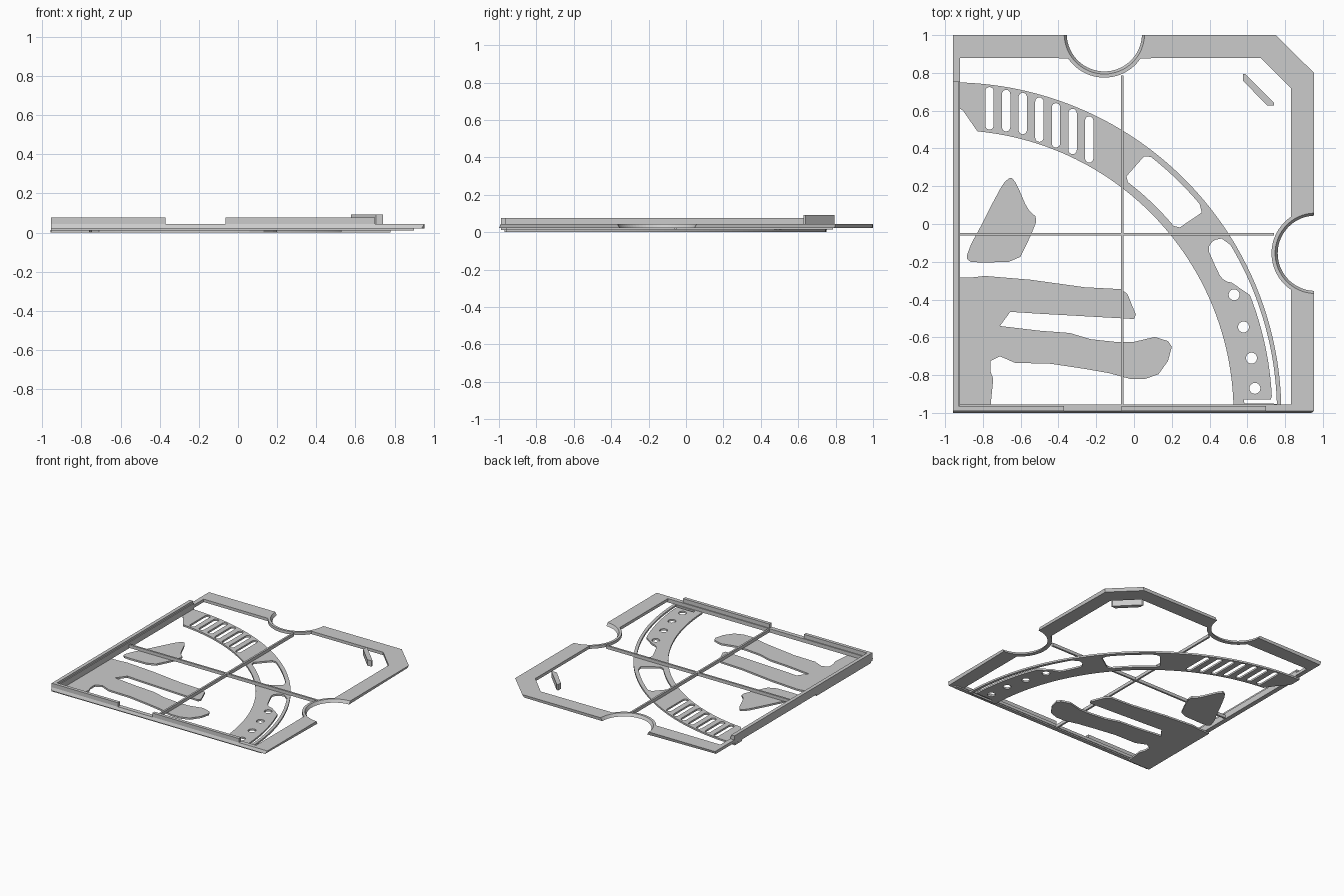
import bpy
import bmesh
from math import sin, cos, radians, hypot

default_cube = bpy.data.objects.get("Cube")
if default_cube:
    bpy.data.objects.remove(default_cube, do_unlink=True)

grey = bpy.data.materials.new("plain_grey")
grey.use_nodes = True
grey.diffuse_color = (0.6, 0.6, 0.6, 1)
grey.node_tree.nodes["Principled BSDF"].inputs["Base Color"].default_value = grey.diffuse_color


def arc(center, radius, start, end, steps=24):
    """Points along a circular arc, angles in degrees."""
    angles = [radians(start + (end - start) * i / steps) for i in range(steps + 1)]
    return [(center[0] + radius * cos(a), center[1] + radius * sin(a)) for a in angles]


def circle(center, radius):
    return arc(center, radius, 0, 345, 23)


def rectangle(x0, x1, y0, y1):
    return [(x0, y0), (x1, y0), (x1, y1), (x0, y1)]


def slot(x, bottom, top, radius):
    """Upright slot with round ends."""
    return (arc((x, top - radius), radius, 0, 180, 8)
            + arc((x, bottom + radius), radius, 180, 360, 8))


def rounded(points, passes=2):
    """Soften a closed outline by repeated corner cutting."""
    for _ in range(passes):
        softened = []
        for i, (x0, y0) in enumerate(points):
            x1, y1 = points[(i + 1) % len(points)]
            softened.append((x0 * 0.8 + x1 * 0.2, y0 * 0.8 + y1 * 0.2))
            softened.append((x0 * 0.2 + x1 * 0.8, y0 * 0.2 + y1 * 0.8))
        points = softened
    return points


def plate(name, loops, bottom, top):
    """Flat plate from an outline followed by its holes."""
    curve = bpy.data.curves.new(name + "_profile", "CURVE")
    curve.dimensions = "2D"
    curve.fill_mode = "BOTH"
    curve.extrude = (top - bottom) / 2
    for loop in loops:
        spline = curve.splines.new("POLY")
        spline.points.add(len(loop) - 1)
        for point, (x, y) in zip(spline.points, loop):
            point.co = (x, y, 0, 1)
        spline.use_cyclic_u = True
    helper = bpy.data.objects.new(name + "_helper", curve)
    bpy.context.collection.objects.link(helper)
    evaluated = helper.evaluated_get(bpy.context.evaluated_depsgraph_get())
    mesh = bpy.data.meshes.new_from_object(evaluated)
    bpy.data.objects.remove(helper, do_unlink=True)
    bm = bmesh.new()
    bm.from_mesh(mesh)
    bmesh.ops.remove_doubles(bm, verts=bm.verts, dist=0.0002)
    bmesh.ops.translate(bm, verts=bm.verts, vec=(0, 0, (top + bottom) / 2))
    bmesh.ops.recalc_face_normals(bm, faces=bm.faces)
    for face in bm.faces:
        face.smooth = False
    bm.to_mesh(mesh)
    bm.free()
    mesh.materials.clear()
    mesh.materials.append(grey)
    obj = bpy.data.objects.new(name, mesh)
    bpy.context.collection.objects.link(obj)
    return obj


# Main frame with a cut corner and two round notches
LEFT, RIGHT, SLAB_BOTTOM, SLAB_TOP = -0.957, 0.953, 0.022, 0.045
side_notch, back_notch = (0.96, -0.155), (-0.157, 1.007)
outer = ([(LEFT, -1), (RIGHT, -1)] + arc(side_notch, 0.213, 268, 92, 32)
         + [(RIGHT, 0.8), (0.75, 1)] + arc(back_notch, 0.213, 358, 182, 32) + [(LEFT, 1)])
inner = ([(-0.92, -0.955), (0.83, -0.955)] + arc(side_notch, 0.232, 236, 124)
         + [(0.83, 0.72), (0.67, 0.88)] + arc(back_notch, 0.232, 326, 214) + [(-0.92, 0.88)])
frame = plate("frame", [outer, inner], SLAB_BOTTOM, SLAB_TOP)

# Sloped outer edges of the frame
for vert in frame.data.vertices:
    co = vert.co
    if co.z > 0.03:
        if co.y < -0.99:
            co.y = -0.99
        continue
    in_notch = False
    for cx, cy in (side_notch, back_notch):
        if hypot(co.x - cx, co.y - cy) < 0.22:
            in_notch = True
            co.x = cx + (co.x - cx) * 0.935
            co.y = cy + (co.y - cy) * 0.935
    if not in_notch and co.x + co.y > 1.7:
        co.x -= 0.012
        co.y -= 0.006
    elif not in_notch and co.x > 0.95:
        co.x -= 0.013
    elif not in_notch and co.y > 0.99:
        co.y -= 0.013

# Raised walls and lower rails
for name, x0, x1, y0, y1, z0, z1 in [
        ("left_wall", LEFT, -0.928, -0.99, 0.755, SLAB_TOP, 0.077),
        ("left_wall_step", LEFT, -0.92, -0.99, 0.755, SLAB_TOP, 0.06),
        ("front_wall_left", LEFT, -0.37, -0.99, -0.963, SLAB_TOP, 0.077),
        ("front_wall_right", -0.065, 0.7, -0.99, -0.963, SLAB_TOP, 0.077),
        ("left_lower_rail", LEFT, -0.92, -0.99, 0.755, 0.012, SLAB_BOTTOM),
        ("front_lower_rail", LEFT, 0.9, -0.99, -0.96, 0.012, SLAB_BOTTOM)]:
    plate(name, [rectangle(x0, x1, y0, y1)], z0, z1)

# Thin crossing bars
plate("long_cross_bar", [rectangle(-0.07, -0.055, -0.96, 0.785)], 0.015, 0.04)
plate("side_cross_bar", [rectangle(-0.92, 0.74, -0.062, -0.047)], 0.015, 0.04)

# Curved band with slots, a window, a long gap and round holes
PLATE_TOP = 0.014
hub = (-0.97, -1)
band = (arc(hub, 1.75, 1.3, 89.6, 64) + [(LEFT, 0.66), (-0.92, 0.61), (-0.905, 0.6)]
        + arc(hub, 1.497, 84.6, 1.5, 64))
slot_tops = [0.725, 0.71, 0.695, 0.67, 0.64, 0.61, 0.57]
slot_bottoms = [0.5, 0.49, 0.475, 0.435, 0.405, 0.37, 0.325]
slots = [slot(-0.765 + 0.088 * i, low, high, 0.022)
         for i, (low, high) in enumerate(zip(slot_bottoms, slot_tops))]
window = (arc(hub, 1.72, 40, 52, 16) + arc(hub, 1.7, 53, 53, 1)[:1]
          + arc(hub, 1.56, 53.4, 53.4, 1)[:1] + arc(hub, 1.54, 52.5, 40, 16)
          + arc(hub, 1.56, 39, 39, 1)[:1] + arc(hub, 1.7, 38.6, 38.6, 1)[:1])
gap = (rounded([(0.585, -0.31), (0.5, -0.31), (0.46, -0.285), (0.42, -0.2), (0.39, -0.13),
                (0.42, -0.085), (0.475, -0.075)], 1)[1:-2]
       + arc(hub, 1.727, 31, 1.6, 32) + [(0.585, -0.95), (0.58, -0.928), (0.725, -0.928)]
       + arc(hub, 1.702, 3, 21.5, 24))
holes = [circle(c, 0.029) for c in
         [(0.53, -0.375), (0.58, -0.545), (0.622, -0.71), (0.64, -0.87)]]
plate("curved_band", [band, window, gap] + slots + holes, 0, PLATE_TOP)

# Small rounded wedge plate
wedge = [(-0.65, 0.25), (-0.69, 0.22), (-0.76, 0.09), (-0.82, -0.03), (-0.86, -0.1),
         (-0.89, -0.18), (-0.86, -0.205), (-0.615, -0.2), (-0.55, -0.07),
         (-0.51, 0.03), (-0.565, 0.08), (-0.62, 0.21)]
plate("wedge_plate", [rounded(wedge, 1)], 0, PLATE_TOP)

# Corner plate with two long fingers
fingers = [(-0.79, -0.275), (-0.55, -0.295), (-0.26, -0.335), (-0.07, -0.345), (-0.035, -0.37),
           (0.01, -0.48), (0, -0.503), (-0.5, -0.475), (-0.655, -0.465), (-0.71, -0.54),
           (-0.5, -0.565), (-0.34, -0.577), (-0.23, -0.61), (-0.1, -0.624), (0, -0.624),
           (0.11, -0.598), (0.18, -0.62), (0.2, -0.65), (0.18, -0.725), (0.13, -0.795),
           (0.06, -0.82), (-0.02, -0.82), (-0.13, -0.79), (-0.26, -0.767), (-0.44, -0.74),
           (-0.63, -0.735), (-0.71, -0.7), (-0.76, -0.725), (-0.76, -0.78), (-0.745, -0.82)]
corner = [(-0.76, -0.97), (LEFT, -0.97), (LEFT, -0.285), (-0.85, -0.282)]
plate("finger_plate", [fingers + corner], 0, PLATE_TOP)

# Upright tab near the cut corner
tab = [(0.577, 0.795), (0.577, 0.758), (0.705, 0.628), (0.742, 0.628), (0.742, 0.64), (0.59, 0.793)]
plate("corner_tab", [tab], SLAB_TOP, 0.092)
